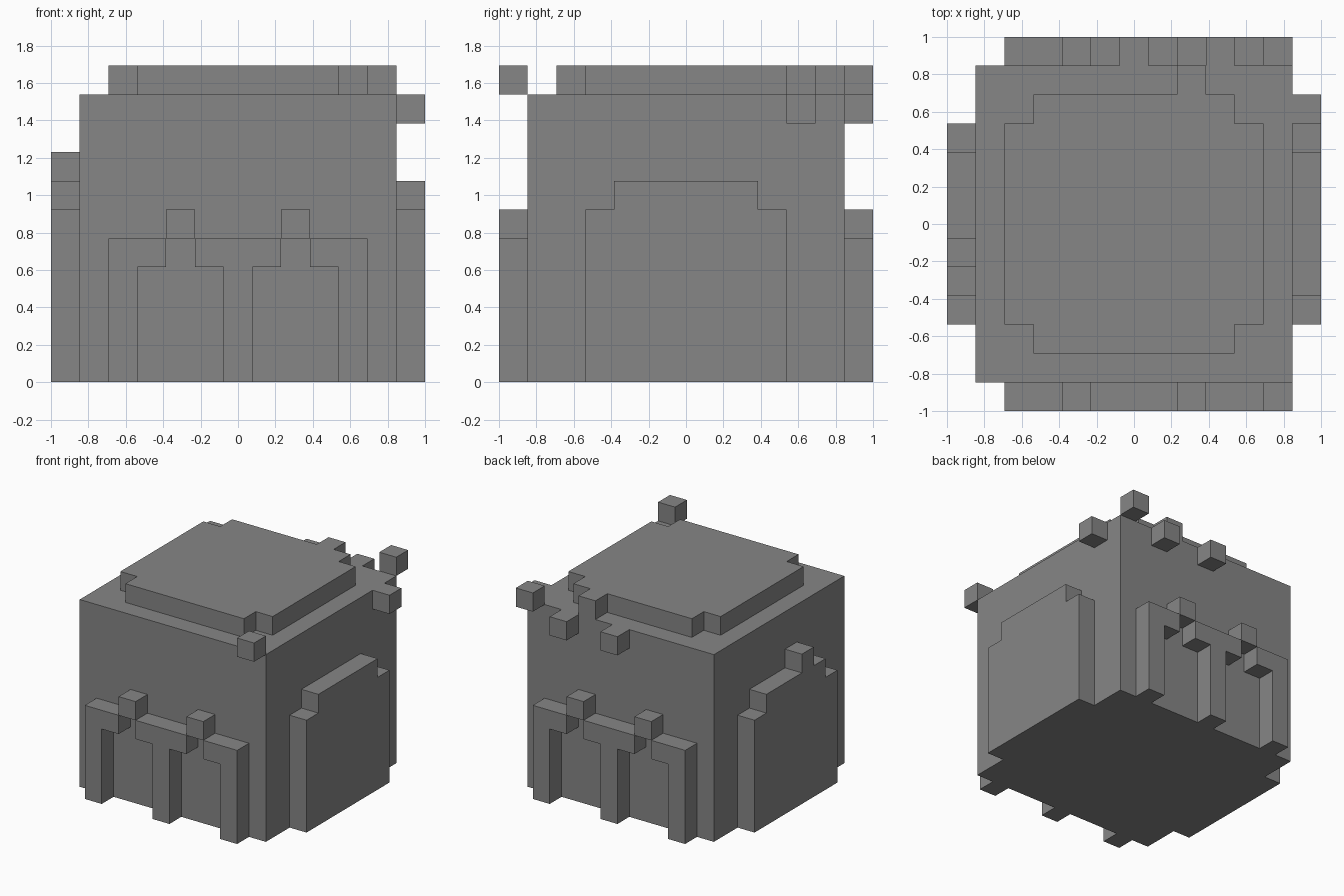
import bpy
import bmesh

CELLS = 13              # cells along the longest side
S = 2 / CELLS           # size of one cell

old = bpy.data.objects.get("Cube")
if old:
    bpy.data.objects.remove(old, do_unlink=True)

stone = bpy.data.materials.new("plain_grey")
stone.use_nodes = True
colour = (0.24, 0.24, 0.24, 1)
stone.diffuse_color = colour
stone.node_tree.nodes["Principled BSDF"].inputs["Base Color"].default_value = colour


def extrude(name, axis, outline, start, end):
    """Extrude a flat outline, in cells, along one axis."""
    def place(u, v, d):
        x, y, z = {"x": (d, u, v), "y": (u, d, v), "z": (u, v, d)}[axis]
        return (x * S - 1, y * S - 1, z * S)

    bm = bmesh.new()
    face = bm.faces.new([bm.verts.new(place(u, v, start)) for u, v in outline])
    offset = [0, 0, 0]
    offset["xyz".index(axis)] = (end - start) * S
    grown = bmesh.ops.extrude_face_region(bm, geom=[face], use_keep_orig=True)
    moved = [g for g in grown["geom"] if isinstance(g, bmesh.types.BMVert)]
    bmesh.ops.translate(bm, vec=offset, verts=moved)
    bmesh.ops.recalc_face_normals(bm, faces=bm.faces[:])
    mesh = bpy.data.meshes.new(name)
    bm.to_mesh(mesh)
    bm.free()
    mesh.materials.append(stone)
    obj = bpy.data.objects.new(name, mesh)
    bpy.context.collection.objects.link(obj)


def flip(points):
    return [(CELLS - u, v) for u, v in reversed(points)]


def block(name, x, y, z, w=1, d=1, h=1):
    extrude(name, "z", [(x, y), (x + w, y), (x + w, y + d), (x, y + d)], z, z + h)


# Main body and stepped roof slab
block("body", 1, 1, 0, 11, 11, 10)
roof_half = [(3, 2), (3, 3), (2, 3), (2, 10), (3, 10), (3, 11)]
extrude("roof_slab", "z", roof_half + flip(roof_half), 10, 11)
block("roof_tab", 8, 11, 10)

# Arched walls on the front and back, each with two keystones
side_post = [(2, 0), (3, 0), (3, 4), (4, 4), (4, 5), (2, 5)]
middle_half = [(6, 0), (6, 4), (5, 4), (5, 5)]
for side, y in (("front", 0), ("back", 12)):
    extrude(side + "_right_post", "y", side_post, y, y + 1)
    extrude(side + "_left_post", "y", flip(side_post), y, y + 1)
    extrude(side + "_middle_post", "y", middle_half + flip(middle_half), y, y + 1)
    for label, x in (("right", 4), ("left", 8)):
        block(f"{side}_{label}_keystone", x, y, 5)

# Stepped panels on both flanks
panel_half = [(3, 0), (3, 6), (4, 6), (4, 7)]
for side, x in (("right", 0), ("left", 12)):
    extrude(side + "_panel", "x", panel_half + flip(panel_half), x, x + 1)
block("right_panel_knob", 0, 5, 7)

# Loose blocks around the upper rim
block("left_rim_block", 12, 10, 9)
block("back_middle_rim_block", 6, 12, 9)
block("back_left_rim_block", 9, 12, 9)
block("front_corner_block", 11, 0, 10)
block("back_corner_block", 11, 12, 10)
